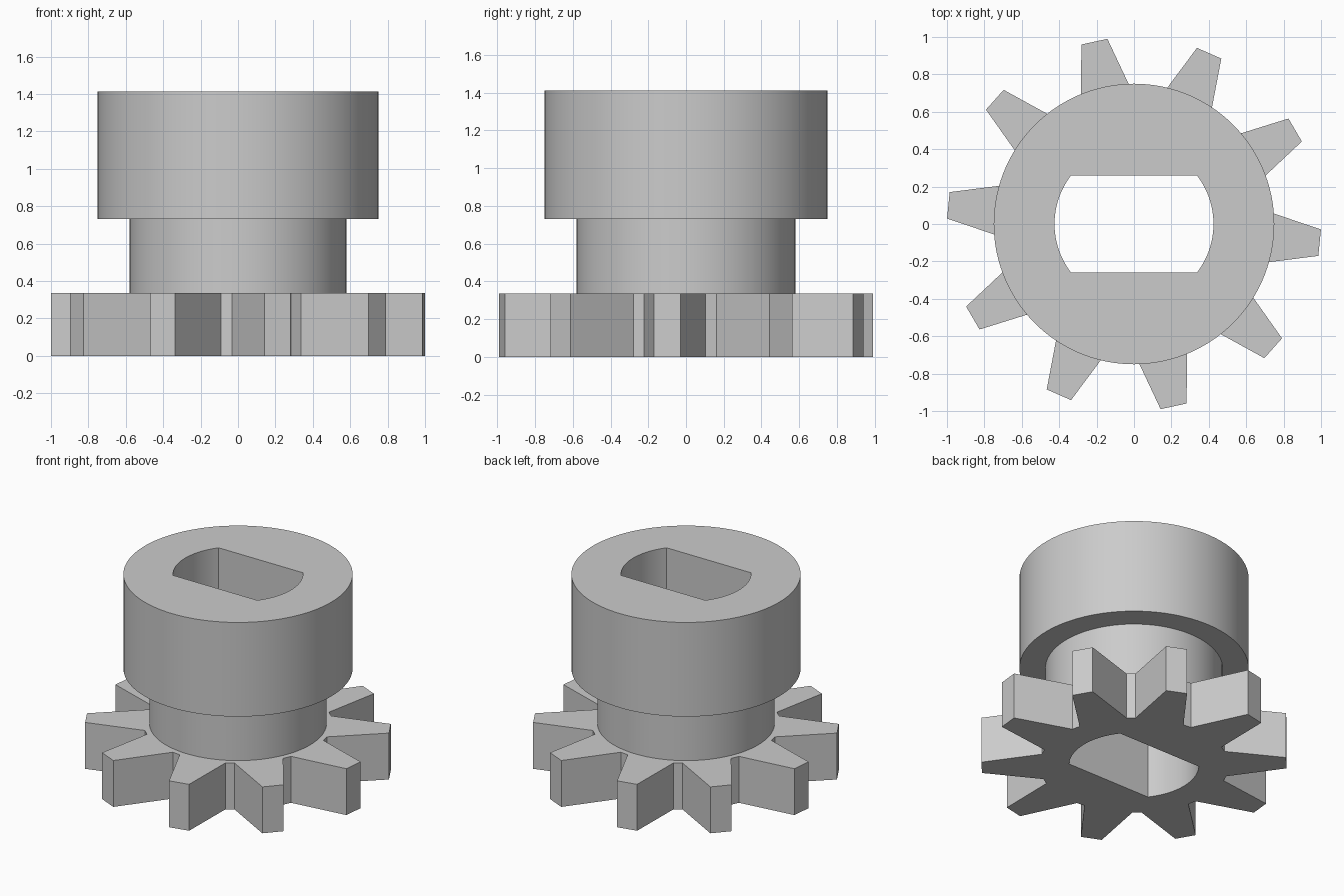
import bpy, bmesh
from math import pi, radians, cos, sin, asin

cube = bpy.data.objects.get("Cube")
if cube:
    bpy.data.objects.remove(cube)

SEGMENTS = 120
TEETH = 10
PHASE = radians(-5.75)


def circle(radius):
    return [(radius * cos(2 * pi * i / SEGMENTS), radius * sin(2 * pi * i / SEGMENTS))
            for i in range(SEGMENTS)]


def gear_outline():
    # Each tooth tapers from a wide root to a narrow flat tip
    gap_half = 0.03 / 0.62
    root = pi / TEETH - gap_half
    tip = asin(0.071)
    points = []
    for i in range(TEETH):
        mid = PHASE + 2 * pi * i / TEETH
        for radius, offset in ((0.62, -root), (1, -tip), (1, tip), (0.62, root)):
            points.append((radius * cos(mid + offset), radius * sin(mid + offset)))
    return points


def bore_outline(radius=0.425, flat=0.26, steps=32):
    # Round hole with two parallel flats
    half = asin(flat / radius)
    angles = [-half + 2 * half * i / steps for i in range(steps + 1)]
    return [(radius * cos(a + turn), radius * sin(a + turn))
            for turn in (0, pi) for a in angles]


bm = bmesh.new()


def ring(outline, z):
    verts = [bm.verts.new((x, y, z)) for x, y in outline]
    edges = [bm.edges.new((v, verts[(i + 1) % len(verts)])) for i, v in enumerate(verts)]
    return verts, edges


def wall(outline, bottom, top):
    low, high = ring(outline, bottom), ring(outline, top)
    n = len(outline)
    for i in range(n):
        j = (i + 1) % n
        bm.faces.new((low[0][i], low[0][j], high[0][j], high[0][i]))
    return low[1], high[1]


def flat_face(outer, inner):
    bmesh.ops.triangle_fill(bm, edges=outer + inner, use_beauty=True, normal=(0, 0, 1))


# Upright walls of the gear, neck, head and bore
gear_low, gear_high = wall(gear_outline(), 0, 0.335)
neck_low, neck_high = wall(circle(0.58), 0.335, 0.732)
head_low, head_high = wall(circle(0.75), 0.732, 1.412)
bore_low, bore_high = wall(bore_outline(), 0, 1.412)

# Level faces joining the walls into one closed body
flat_face(gear_low, bore_low)
flat_face(gear_high, neck_low)
flat_face(head_low, neck_high)
flat_face(head_high, bore_high)

# Neck and head share their rims with the level faces
bmesh.ops.remove_doubles(bm, verts=bm.verts, dist=1e-5)
bmesh.ops.recalc_face_normals(bm, faces=bm.faces)

mesh = bpy.data.meshes.new("pinion_gear")
bm.to_mesh(mesh)
bm.free()
gear = bpy.data.objects.new("pinion_gear", mesh)
bpy.context.collection.objects.link(gear)

# Plain grey material
grey = bpy.data.materials.new("grey")
grey.use_nodes = True
colour = (0.6, 0.6, 0.6, 1)
grey.diffuse_color = colour
grey.node_tree.nodes["Principled BSDF"].inputs["Base Color"].default_value = colour
mesh.materials.append(grey)

bpy.ops.object.select_all(action="DESELECT")
gear.select_set(True)
bpy.context.view_layer.objects.active = gear
bpy.ops.object.shade_smooth_by_angle(angle=radians(30))
